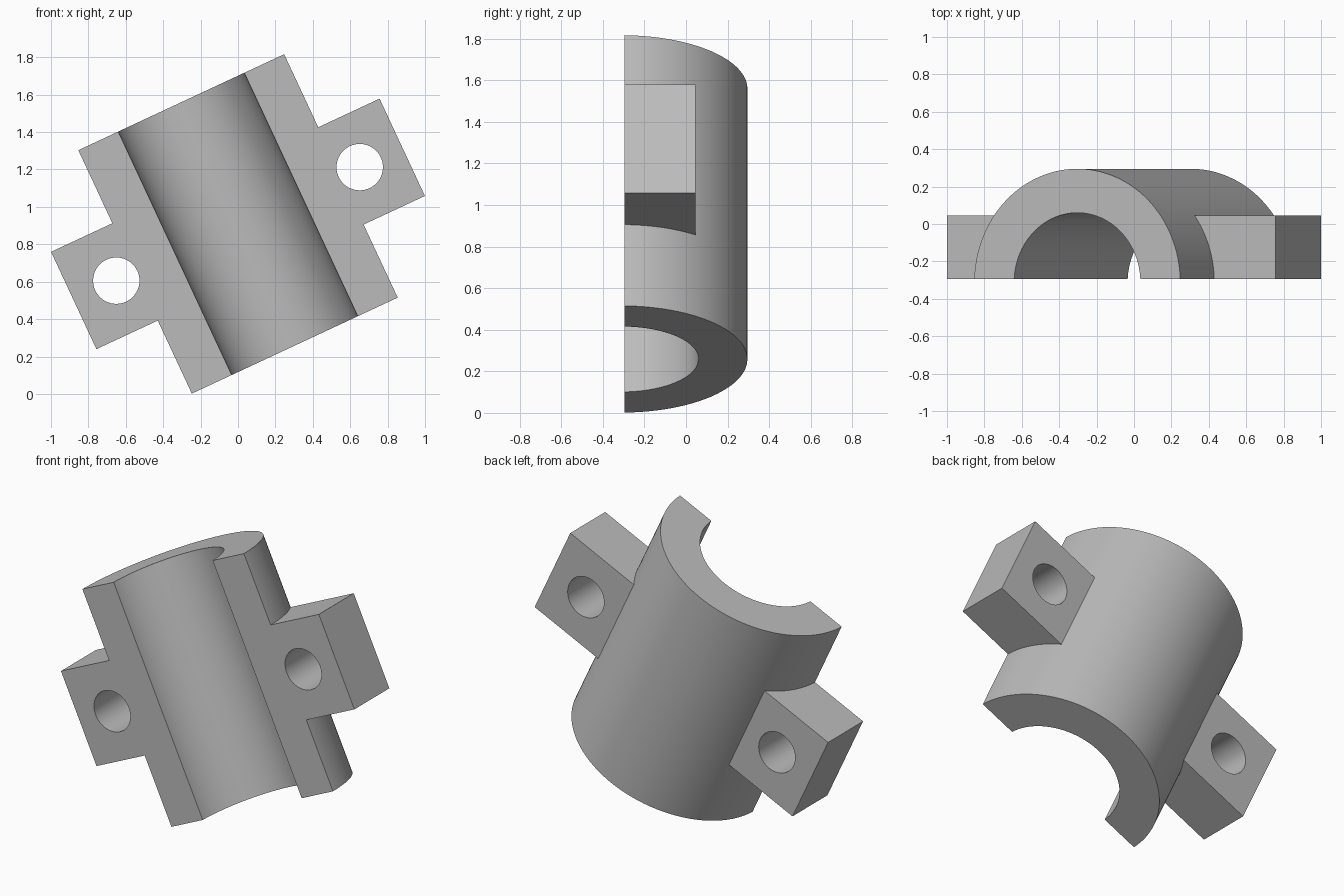
import bpy, bmesh, math
from mathutils import Matrix

if "Cube" in bpy.data.objects:
    bpy.data.objects.remove(bpy.data.objects["Cube"], do_unlink=True)

TILT = Matrix.Translation((0, 0, 0.909)) @ Matrix.Rotation(math.radians(-25), 4, 'Y')
FACE_Y = -0.295          # flat clamping face
AXIS_Y = FACE_Y - 0.0175  # bore axis lies just in front of it
OUTER, INNER, HALF_LENGTH = 0.6075, 0.3725, 0.718
LUG_REACH, LUG_HALF, LUG_DEPTH = 0.969, 0.287, 0.34
HOLE_X, HOLE_R = 0.718, 0.124

grey = bpy.data.materials.new("light grey")
grey.use_nodes = True
COLOUR = (0.5, 0.5, 0.5, 1)
grey.diffuse_color = COLOUR
grey.node_tree.nodes["Principled BSDF"].inputs["Base Color"].default_value = COLOUR


def make_object(name, bm):
    bmesh.ops.recalc_face_normals(bm, faces=bm.faces)
    mesh = bpy.data.meshes.new(name)
    bm.to_mesh(mesh)
    bm.free()
    mesh.materials.append(grey)
    obj = bpy.data.objects.new(name, mesh)
    bpy.context.collection.objects.link(obj)
    return obj


def arc(radius, steps=96):
    # arc ending exactly on the flat clamping face
    start = math.asin((FACE_Y - AXIS_Y) / radius)
    angles = [start + (math.pi - 2 * start) * i / steps for i in range(steps + 1)]
    return [(radius * math.cos(a), AXIS_Y + radius * math.sin(a)) for a in angles]


def half_sleeve():
    bm = bmesh.new()
    profile = arc(OUTER) + arc(INNER)[::-1]
    face = bm.faces.new([bm.verts.new((x, y, -HALF_LENGTH)) for x, y in profile])
    out = bmesh.ops.extrude_face_region(bm, geom=[face])["geom"]
    bmesh.ops.translate(bm, vec=(0, 0, 2 * HALF_LENGTH),
                        verts=[v for v in out if isinstance(v, bmesh.types.BMVert)])
    return make_object("clamp_half", bm)


def lug(side):
    bm = bmesh.new()
    root = 0.43
    size = (LUG_REACH - root, LUG_DEPTH, 2 * LUG_HALF)
    centre = (side * (LUG_REACH + root) / 2, FACE_Y + LUG_DEPTH / 2, 0)
    bmesh.ops.create_cube(bm, size=1, matrix=Matrix.Translation(centre) @ Matrix.Diagonal((*size, 1)))
    return make_object("bolt_lug", bm)


def bolt_hole(side):
    bm = bmesh.new()
    bmesh.ops.create_cone(bm, cap_ends=True, segments=64, radius1=HOLE_R, radius2=HOLE_R, depth=2,
                          matrix=Matrix.Translation((side * HOLE_X, 0, 0)) @ Matrix.Rotation(math.pi / 2, 4, 'X'))
    return make_object("bolt_hole_cutter", bm)


def combine(target, other, operation):
    other.hide_render = True
    mod = target.modifiers.new(operation.lower(), 'BOOLEAN')
    mod.operation, mod.solver, mod.object = operation, 'EXACT', other
    bpy.ops.object.modifier_apply(modifier=mod.name)
    bpy.data.objects.remove(other, do_unlink=True)


# Half sleeve with a lug on each side, then drilled
body = half_sleeve()
bpy.ops.object.select_all(action='DESELECT')
body.select_set(True)
bpy.context.view_layer.objects.active = body
for side in (1, -1):
    combine(body, lug(side), 'UNION')
for side in (1, -1):
    combine(body, bolt_hole(side), 'DIFFERENCE')

# Smooth the curved walls and lean the part
bpy.ops.object.shade_smooth_by_angle(angle=math.radians(25))
body.data.transform(TILT)
